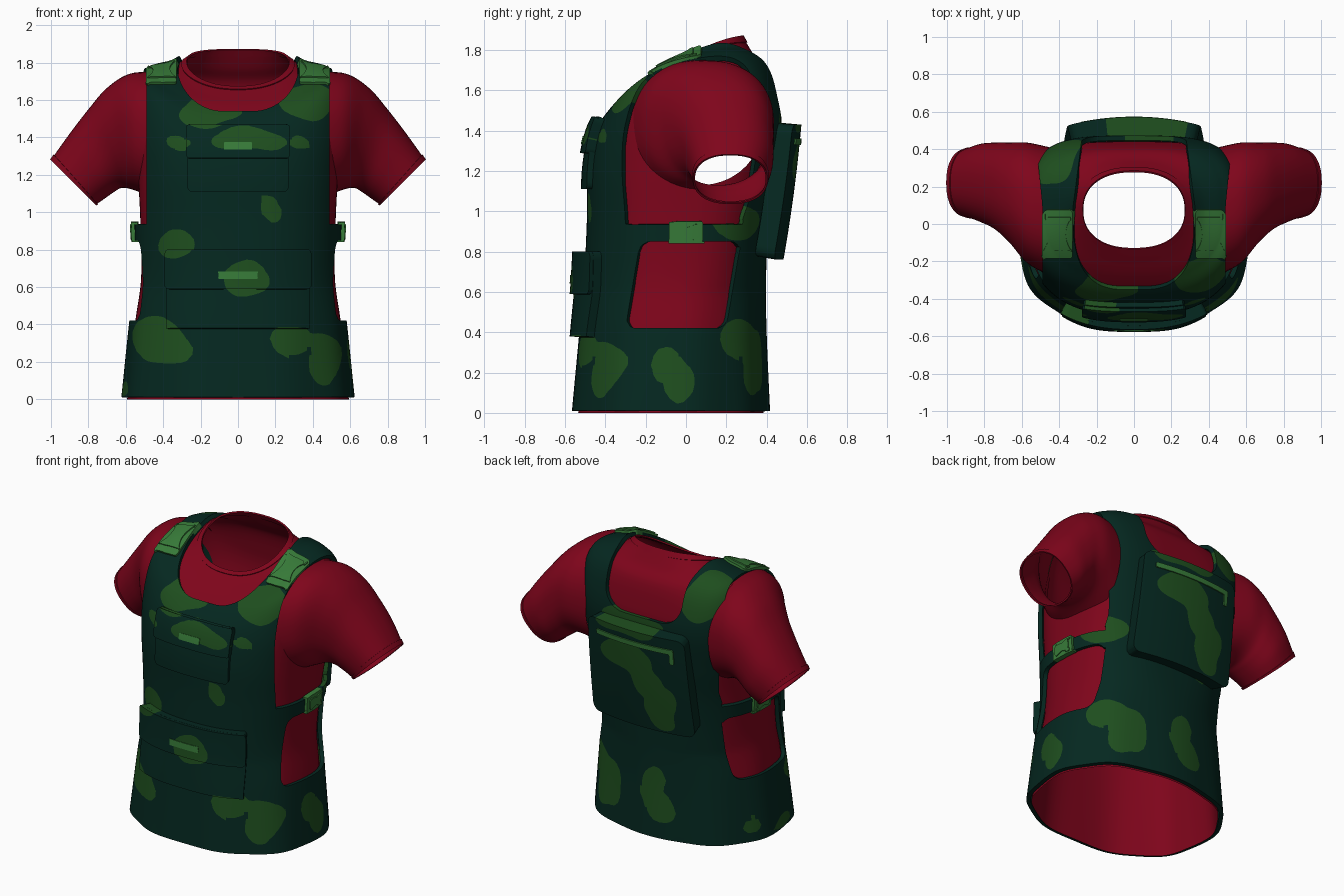
import bpy, bmesh, math
from mathutils import Vector

cube = bpy.data.objects.get("Cube")
if cube:
    bpy.data.objects.remove(cube, do_unlink=True)


def material(name, rgb):
    mat = bpy.data.materials.new(name)
    mat.use_nodes = True
    mat.diffuse_color = (*rgb, 1)
    mat.node_tree.nodes["Principled BSDF"].inputs["Base Color"].default_value = (*rgb, 1)
    return mat


RED = material("shirt red", (.212, .0015, .011))
DARK = material("dark green", (.0015, .021, .0145))
PATCH = material("camouflage green", (.013, .076, .013))
LIGHT = material("buckle green", (.038, .195, .04))

# Torso rings: half width, front y, back y, front z, back z, shoulder lift
TORSO = [
    (.59, -.54, .38, .0, .0, 0), (.55, -.5, .365, .4, .4, 0),
    (.518, -.475, .365, .65, .65, 0), (.522, -.46, .375, .95, .95, 0),
    (.535, -.455, .41, 1.2, 1.2, 0), (.55, -.42, .44, 1.38, 1.42, .05),
    (.53, -.36, .43, 1.48, 1.56, .16), (.46, -.28, .4, 1.56, 1.69, .11),
    (.36, -.2, .34, 1.62, 1.77, .065), (.272, -.13, .28, 1.67, 1.87, .03)]
# Sleeve rings: top x, top z, bottom x, bottom z, front y, back y
SLEEVE = [
    (.44, 1.75, .46, 1.08, -.275, .41), (.58, 1.74, .56, 1.12, -.21, .435),
    (.7, 1.665, .62, 1.13, -.1, .435), (.8, 1.55, .66, 1.11, -.03, .435),
    (.9, 1.42, .71, 1.075, .01, .43), (1, 1.28, .76, 1.04, .04, .4)]


def spline(rows, v):
    """Catmull-Rom blend of the rows, v from 0 to 1."""
    last = len(rows) - 1
    i = min(int(v * last), last - 1)
    t = v * last - i
    a, b, c, d = (rows[max(0, min(last, i + k))] for k in (-1, 0, 1, 2))
    return [q + t / 2 * (r - p + t * (2*p - 5*q + 4*r - s + t * (3*(q - r) + s - p)))
            for p, q, r, s in zip(a, b, c, d)]


def rounded(angle, power=.87):
    """Point on a squared circle; a lower power is squarer."""
    c, s = math.cos(angle), math.sin(angle)
    return math.copysign(abs(c) ** power, c), math.copysign(abs(s) ** power, s)


def torso(u, v):
    w, front, back, zf, zb, lift = spline(TORSO, v)
    angle = u * math.tau
    chest = math.sin(math.pi * max(0, min(1, (v - .2) / .75)))
    c, s = rounded(angle, .87 - chest * (.33 if u < .5 else .12))
    ripple = 1 + .012 * math.sin(9 * angle) * max(0, 1 - 4 * v)
    y = (front + back) / 2 + (back - front) / 2 * s * ripple
    lift *= math.cos(angle) ** 2
    return Vector((w * c * ripple, y, zf + (zb - zf) * (s + 1) / 2 + lift))


def sleeve(side):
    def surface(u, v):
        tx, tz, bx, bz, front, back = spline(SLEEVE, v)
        c, s = rounded(-side * u * math.tau)
        return Vector((side * ((tx + bx) + (tx - bx) * c) / 2,
                       ((front + back) + (back - front) * s) / 2,
                       ((tz + bz) + (tz - bz) * c) / 2))
    return surface


def pack_surface(u, v):
    x, z = .4 - .8 * u, .74 + .72 * v
    return Vector((x, .48 + .13 * v - .035 * v * v - .35 * x * x, z))


def box(a, b, ha, hb, r):
    """Signed distance to a rounded rectangle, negative inside."""
    qa, qb = abs(a) - ha + r, abs(b) - hb + r
    return math.hypot(max(qa, 0), max(qb, 0)) + min(max(qa, qb), 0) - r


# Camouflage blobs: across, height, half width, half height
FRONT = [(-.44, .31, .15, .12), (-.36, .25, .1, .07), (.28, .32, .11, .08), (.46, .22, .09, .14),
         (.04, .64, .12, .1), (-.33, .82, .1, .08), (.18, 1.03, .05, .07), (.07, 1.39, .2, .06),
         (.36, 1.6, .18, .11), (-.16, 1.54, .17, .08), (-.31, 1.37, .06, .04),
         (.34, 1.36, .05, .035), (-.6, .05, .03, .05)]
BACK = [(.05, 1.24, .2, .11), (-.07, 1.1, .11, .1), (-.17, .95, .11, .12), (-.17, .84, .08, .08),
        (.08, 1.44, .23, .06), (.3, .25, .09, .14), (-.03, .35, .08, .12), (-.1, .2, .1, .09),
        (-.42, 1.69, .15, .15)]
LEFT = [(-.1, .25, .07, .09), (-.03, .14, .07, .1), (.27, .36, .1, .1), (.35, .2, .07, .14),
        (.27, .94, .14, .09)]
RIGHT = [(.12, .1, .05, .05)]
BLOBS = [((a, -.5, z), (ra, .5, rz)) for a, z, ra, rz in FRONT]
BLOBS += [((a, .45, z), (ra, .35, rz)) for a, z, ra, rz in BACK]
BLOBS += [((.55, a, z), (.3, ra, rz)) for a, z, ra, rz in LEFT]
BLOBS += [((-.55, a, z), (.3, ra, rz)) for a, z, ra, rz in RIGHT]


def camo(p):
    q = (p.x + .015 * math.sin(19 * p.z), p.y, p.z + .015 * math.sin(17 * (p.x + p.y)))
    total = 0
    for centre, radius in BLOBS:
        d = sum(((m - n) / r) ** 2 for m, n, r in zip(q, centre, radius))
        if d < 4:
            total += math.exp(3 * (1 - d))
    return 1 - total


def cut(bm, f):
    """Split the faces along the line where f is zero."""
    value = {v: f(v.co) or 1e-6 for v in bm.verts}
    fresh = set()
    for e in list(bm.edges):
        a, b = e.verts
        if value[a] * value[b] < 0:
            t = max(.02, min(.98, value[a] / (value[a] - value[b])))
            spot = a.co.lerp(b.co, t)
            vert = bmesh.utils.edge_split(e, a, t)[1]
            vert.co = spot
            fresh.add(vert)
    for face in list(bm.faces):
        ends = [v for v in face.verts if v in fresh]
        if len(ends) >= 2:
            bmesh.utils.face_split(face, ends[0], ends[1])


def build(name, surface, mats, keep=None, offset=0, thick=0, span=(0, 1),
          nu=120, nv=70, closed=True):
    """Loft a surface, push it out, trim it where keep > 0 and thicken it inwards."""
    bm = bmesh.new()
    cols = nu if closed else nu + 1
    rows = [[bm.verts.new(surface(i / nu, span[0] + (span[1] - span[0]) * j / nv))
             for i in range(cols)] for j in range(nv + 1)]
    for low, high in zip(rows, rows[1:]):
        for i in range(nu):
            k = (i + 1) % cols
            bm.faces.new((low[i], low[k], high[k], high[i]))
    bm.normal_update()
    for v, n in [(v, v.normal.copy()) for v in bm.verts]:
        v.co += n * offset
    if keep:
        cut(bm, keep)
        waste = [f for f in bm.faces if keep(f.calc_center_median()) > 0]
        bmesh.ops.delete(bm, geom=waste, context='FACES')
    if len(mats) > 1:
        cut(bm, camo)
        for f in bm.faces:
            f.material_index = int(camo(f.calc_center_median()) < 0)
    mesh = bpy.data.meshes.new(name)
    bm.to_mesh(mesh)
    bm.free()
    for m in mats:
        mesh.materials.append(m)
    ob = bpy.data.objects.new(name, mesh)
    bpy.context.collection.objects.link(ob)
    bpy.ops.object.select_all(action='DESELECT')
    ob.select_set(True)
    bpy.context.view_layer.objects.active = ob
    if thick:
        mod = ob.modifiers.new("thickness", 'SOLIDIFY')
        mod.thickness, mod.offset = thick, -1
        bpy.ops.object.modifier_apply(modifier=mod.name)
    bpy.ops.object.shade_smooth_by_angle(angle=math.radians(40))


# Shirt with open armholes, collar band and sleeves
def shirt_shape(p):
    return min(abs(p.x) - .4, 1 - math.hypot((p.y - .07) / .3, (p.z - 1.4) / .27))


build("shirt_body", torso, [RED], shirt_shape)
build("collar_band", torso, [RED], offset=.006, thick=.01, span=(.955, 1), nv=4)
for side, word in ((1, "left"), (-1, "right")):
    build(word + "_sleeve", sleeve(side), [RED], nu=64, nv=30)
    build(word + "_cuff", sleeve(side), [RED], offset=.005, thick=.01, span=(.95, 1), nu=64, nv=3)


# Vest with armholes, side windows and neckline
def vest_shape(p):
    ax, behind = abs(p.x), max(0, p.y - .1)
    edge = .49 + (.1 * behind if p.z > 1.3 else -.12 * (1.3 - p.z) if p.y > 0 else 0)
    arm = min(ax - edge, .27 + .35 * (p.z - .93) - p.y, p.z - .935)
    window = min(ax - .3, -box(p.y + .015 - .17 * (p.z - .63), p.z - .635, .25, .215, .05))
    floor, r = (1.54, .25) if p.y < .05 else (1.48, .14)
    neck = -box(ax, p.z - floor - .5, .325 - .13 * behind, .5, r)
    return max(arm, window, neck)


build("vest", torso, [DARK, PATCH], vest_shape, .032, .026, (.004, 1), nv=95)


# Front pockets, flaps and tabs
def front_plate(z, w, h, r=.015):
    return lambda p: max(p.y + .1, box(p.x, p.z - z, w, h, r))


for word, z, w, h, span, out in (("lower", .59, .385, .21, (0, .42), .078),
                                 ("chest", 1.29, .27, .18, (.28, .76), .062)):
    build(word + "_pocket", torso, [DARK, PATCH], front_plate(z, w, h), out, .05, span)
    build(word + "_flap", torso, [DARK, PATCH], front_plate(z + h / 2, w + .008, h / 2),
          out + .02, .05, span)
build("lower_tab", torso, [LIGHT], front_plate(.663, .105, .02, .003), .102, .008,
      (.18, .28), 480, 30)
build("chest_tab", torso, [LIGHT], front_plate(1.355, .075, .02, .003), .086, .008,
      (.48, .6), 480, 30)


# Buckles: base plates and raised clips with a pinched waist
def shoulder_buckle(p):
    return max(box(abs(p.x) - .41, p.y + .055, .082, .13, .015), 1.4 - p.z)


def shoulder_clip(p):
    v = (p.y + .055) / .09
    return max(abs(abs(p.x) - .41) - .045 - .03 * v * v, abs(v) * .09 - .09, 1.4 - p.z)


def side_buckle(p):
    return max(box(p.y, p.z - .895, .085, .055, .01), .3 - abs(p.x))


def side_clip(p):
    v = p.y / .06
    return max(abs(p.z - .895) - .025 - .025 * v * v, abs(p.y) - .06, .3 - abs(p.x))


build("shoulder_buckles", torso, [LIGHT], shoulder_buckle, .046, .03, (.55, 1))
build("shoulder_clips", torso, [LIGHT], shoulder_clip, .053, .02, (.55, 1))
build("side_buckles", torso, [LIGHT], side_buckle, .05, .035, (.2, .45))
build("side_clips", torso, [LIGHT], side_clip, .056, .02, (.2, .45))


# Back pack with a zip and its pull
def pack_shape(p):
    return box(p.x, p.z - 1.095, .375 - .03 * (p.z - .76), .335, .05)


def zip_shape(p):
    return min(box(p.x, p.z - 1.345, .28, .016, .003), box(p.x + .27, p.z - 1.31, .014, .05, .003))


build("back_pack", pack_surface, [DARK, PATCH], pack_shape, 0, .1, nu=50, nv=50, closed=False)
build("pack_zip", pack_surface, [LIGHT], zip_shape, .008, .009, nu=70, nv=70, closed=False)
